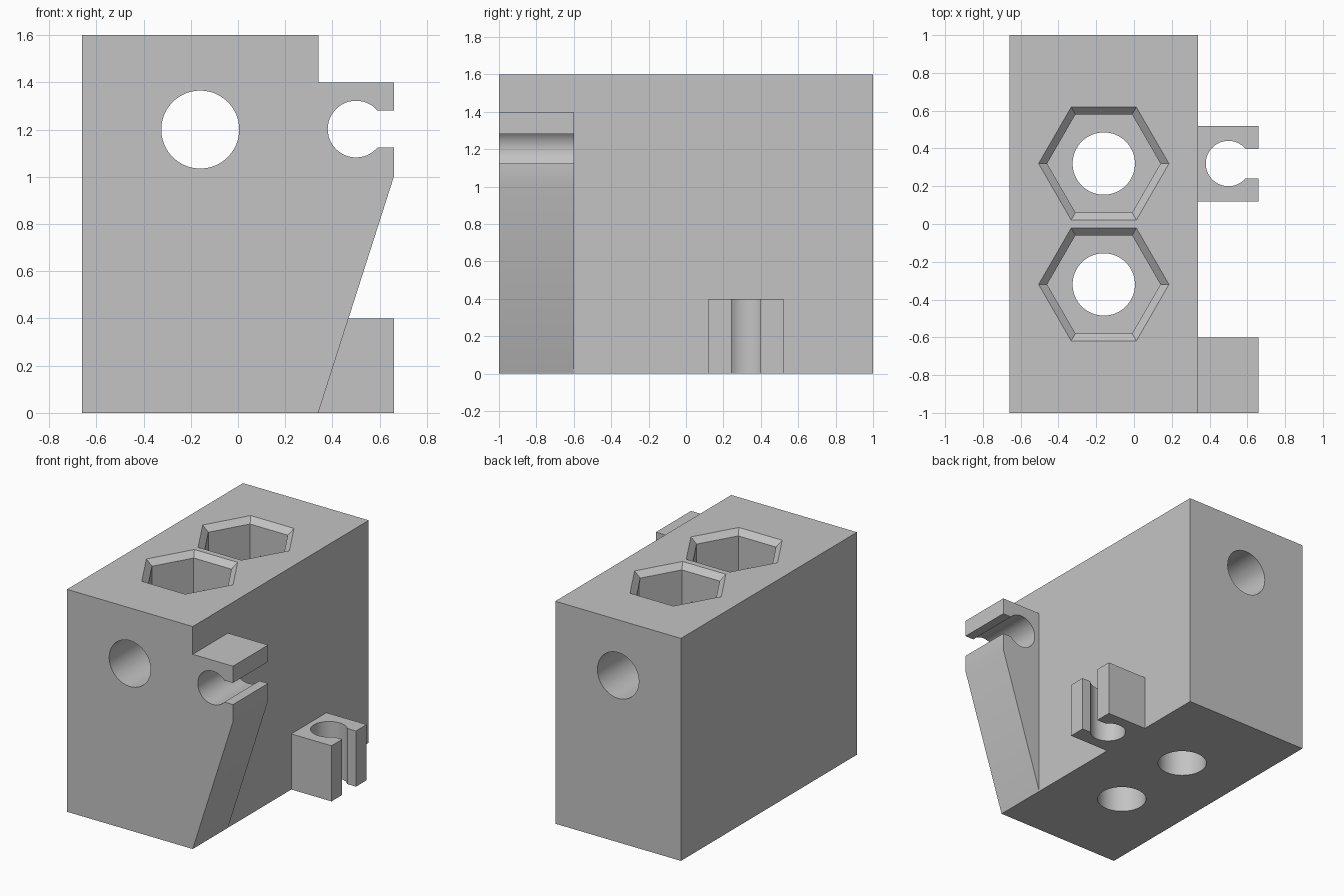
import bpy, bmesh
from math import sin, cos, asin, pi, radians
from mathutils import Vector

cube = bpy.data.objects.get("Cube")
if cube:
    bpy.data.objects.remove(cube, do_unlink=True)

grey = bpy.data.materials.new("light grey plastic")
grey.use_nodes = True
GREY = (0.55, 0.55, 0.55, 1)
grey.diffuse_color = GREY
grey.node_tree.nodes["Principled BSDF"].inputs["Base Color"].default_value = GREY


def loft(name, rings):
    """Closed solid through a list of rings with equal point counts."""
    bm = bmesh.new()
    loops = [[bm.verts.new(p) for p in ring] for ring in rings]
    for a, b in zip(loops, loops[1:]):
        for i in range(len(a)):
            j = (i + 1) % len(a)
            bm.faces.new((a[i], a[j], b[j], b[i]))
    bm.faces.new(loops[0])
    bm.faces.new(loops[-1])
    bmesh.ops.recalc_face_normals(bm, faces=bm.faces[:])
    mesh = bpy.data.meshes.new(name)
    bm.to_mesh(mesh)
    bm.free()
    mesh.materials.append(grey)
    obj = bpy.data.objects.new(name, mesh)
    bpy.context.collection.objects.link(obj)
    return obj


def circle(x, y, r, n):
    return [(x + r * cos(2 * pi * i / n), y + r * sin(2 * pi * i / n)) for i in range(n)]


def upright(pts, z):
    return [Vector((x, y, z)) for x, y in pts]


def lengthwise(pts, y):
    return [Vector((x, y, z)) for x, z in pts]


def select_only(obj):
    bpy.ops.object.select_all(action="DESELECT")
    obj.select_set(True)
    bpy.context.view_layer.objects.active = obj


def smooth(obj):
    select_only(obj)
    bpy.ops.object.shade_smooth_by_angle(angle=radians(25))


def cut(obj, cutter):
    select_only(obj)
    mod = obj.modifiers.new("cut", "BOOLEAN")
    mod.operation = "DIFFERENCE"
    mod.solver = "EXACT"
    mod.object = cutter
    bpy.ops.object.modifier_apply(modifier=mod.name)
    bpy.data.objects.remove(cutter, do_unlink=True)


LEFT, SIDE, TIP, TOP = -0.66, 0.34, 0.66, 1.6
MID = (LEFT + SIDE) / 2

# Main block
rect = [(LEFT, -1), (SIDE, -1), (SIDE, 1), (LEFT, 1)]
block = loft("main_block", [upright(rect, 0), upright(rect, TOP)])

# Chamfered hexagonal pockets with bolt holes through the floor
for y in (-0.32, 0.32):
    profile = [(0.4, 0.3), (TOP - 0.04, 0.3), (TOP, 0.345), (TOP + 0.1, 0.345)]
    cut(block, loft("pocket_cutter", [upright(circle(MID, y, r, 6), z) for z, r in profile]))
    bolt = circle(MID, y, 0.165, 64)
    cut(block, loft("bolt_cutter", [upright(bolt, -0.1), upright(bolt, 0.5)]))

# Rod hole running from front to back
rod = circle(MID, 1.2, 0.165, 64)
cut(block, loft("rod_cutter", [lengthwise(rod, -1.1), lengthwise(rod, 1.1)]))
smooth(block)


def clip_profile(centre, low, high, low_tip):
    """Snap clip outline: a round seat opening to the side through a slot."""
    r, half = 0.12, 0.078
    a = asin(half / r)
    n = 40
    seat = []
    for i in range(n + 1):
        t = a + (2 * pi - 2 * a) * i / n
        seat.append((0.5 + r * cos(t), centre + r * sin(t)))
    return ([(SIDE, low), (SIDE, high), (TIP, high), (TIP, centre + half)]
            + seat + [(TIP, centre - half), (TIP, low_tip)])


# Tall front clip on a sloping bracket
tall = clip_profile(1.202, 0, 1.4, 1.0)
smooth(loft("front_clip_bracket", [lengthwise(tall, -1), lengthwise(tall, -0.6)]))

# Short upright clip at the foot of the side
short = clip_profile(0.32, 0.12, 0.52, 0.12)
smooth(loft("lower_side_clip", [upright(short, 0), upright(short, 0.4)]))
